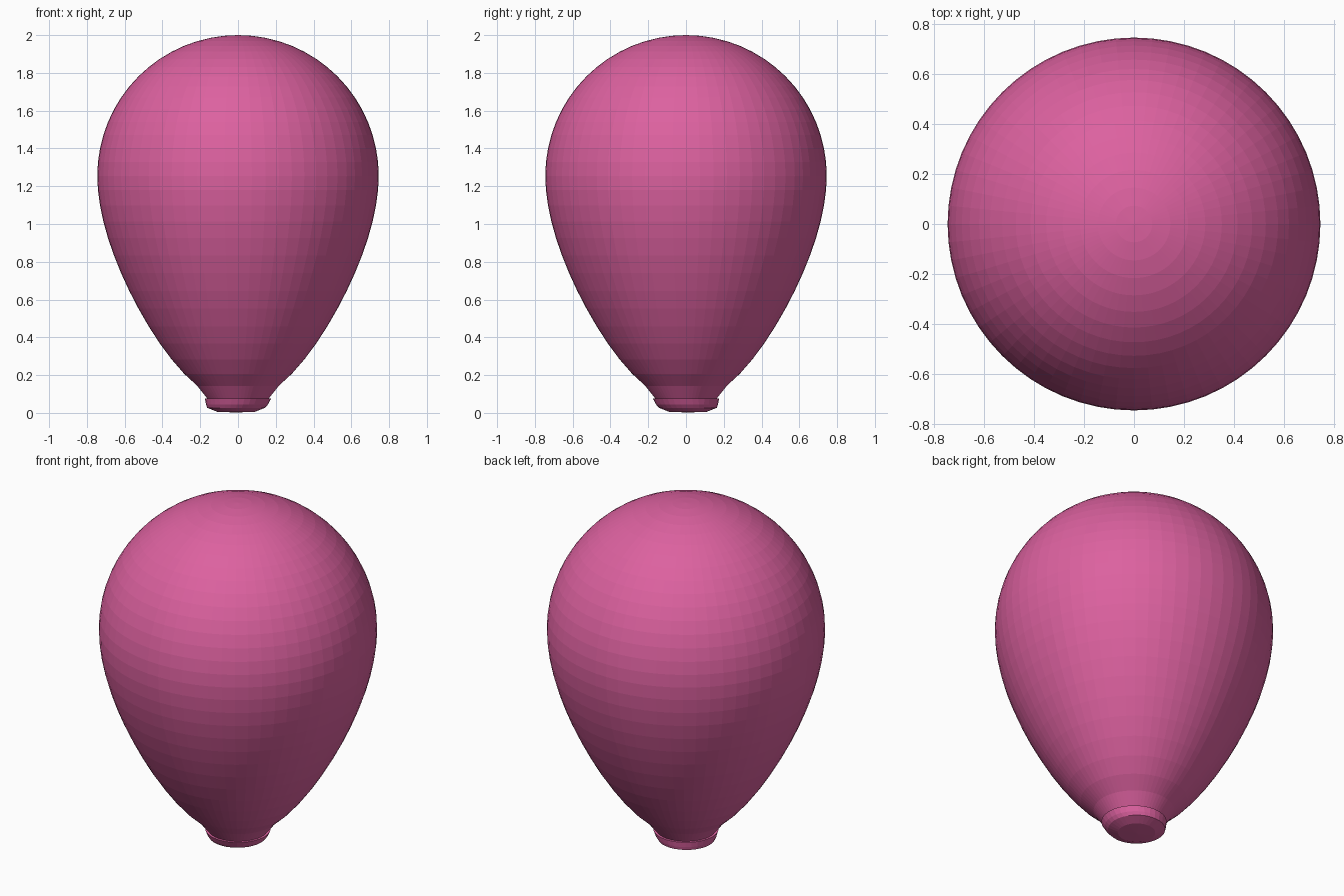
import bpy, bmesh, math

if "Cube" in bpy.data.objects:
    bpy.data.objects.remove(bpy.data.objects["Cube"])

mat = bpy.data.materials.new("pink_fabric")
mat.diffuse_color = (0.72, 0.12, 0.35, 1)
mat.use_nodes = True
mat.node_tree.nodes["Principled BSDF"].inputs["Base Color"].default_value = mat.diffuse_color


def lathe(name, rings, sides):
    """Stack circular rings (radius, z, x shift, y shift); radius 0 makes a pole."""
    bm = bmesh.new()
    loops = []
    for r, z, dx, dy in rings:
        if r == 0:
            loops.append([bm.verts.new((dx, dy, z))] * sides)
            continue
        loops.append([bm.verts.new((dx + r * math.cos(2 * math.pi * i / sides),
                                    dy + r * math.sin(2 * math.pi * i / sides), z))
                      for i in range(sides)])
    for a, b in zip(loops, loops[1:]):
        for i in range(sides):
            j = (i + 1) % sides
            corners = list(dict.fromkeys((a[i], a[j], b[j], b[i])))
            bm.faces.new(corners)
    bmesh.ops.recalc_face_normals(bm, faces=bm.faces)
    mesh = bpy.data.meshes.new(name)
    bm.to_mesh(mesh)
    bm.free()
    mesh.materials.append(mat)
    obj = bpy.data.objects.new(name, mesh)
    bpy.context.collection.objects.link(obj)
    return obj


# Balloon envelope: round above the waist, stretched below it
R, WAIST = 0.745, 1.255
profile = []
for k in range(-14, 17):
    a = math.pi / 32 * k
    s = math.sin(a)
    if k < 0:
        d = -s
        z = WAIST - R * d * (1 + 0.40 * d + 0.21 * d ** 4)
    else:
        z = WAIST + R * s
    profile.append((0 if k == 16 else R * math.cos(a), z, 0, 0))
profile[0] = (0.15, 0.06, 0, 0)
lathe("envelope", profile, 64)

# Mouth collar, slightly skewed, with a shallow domed underside
lathe("mouth_collar", [(0, 0.002, -0.01, 0.01), (0.10, 0.006, -0.01, 0.01),
                       (0.153, 0.027, -0.01, 0.01), (0.164, 0.045, -0.005, 0.005),
                       (0.175, 0.075, 0, 0), (0, 0.08, 0, 0)], 32)
